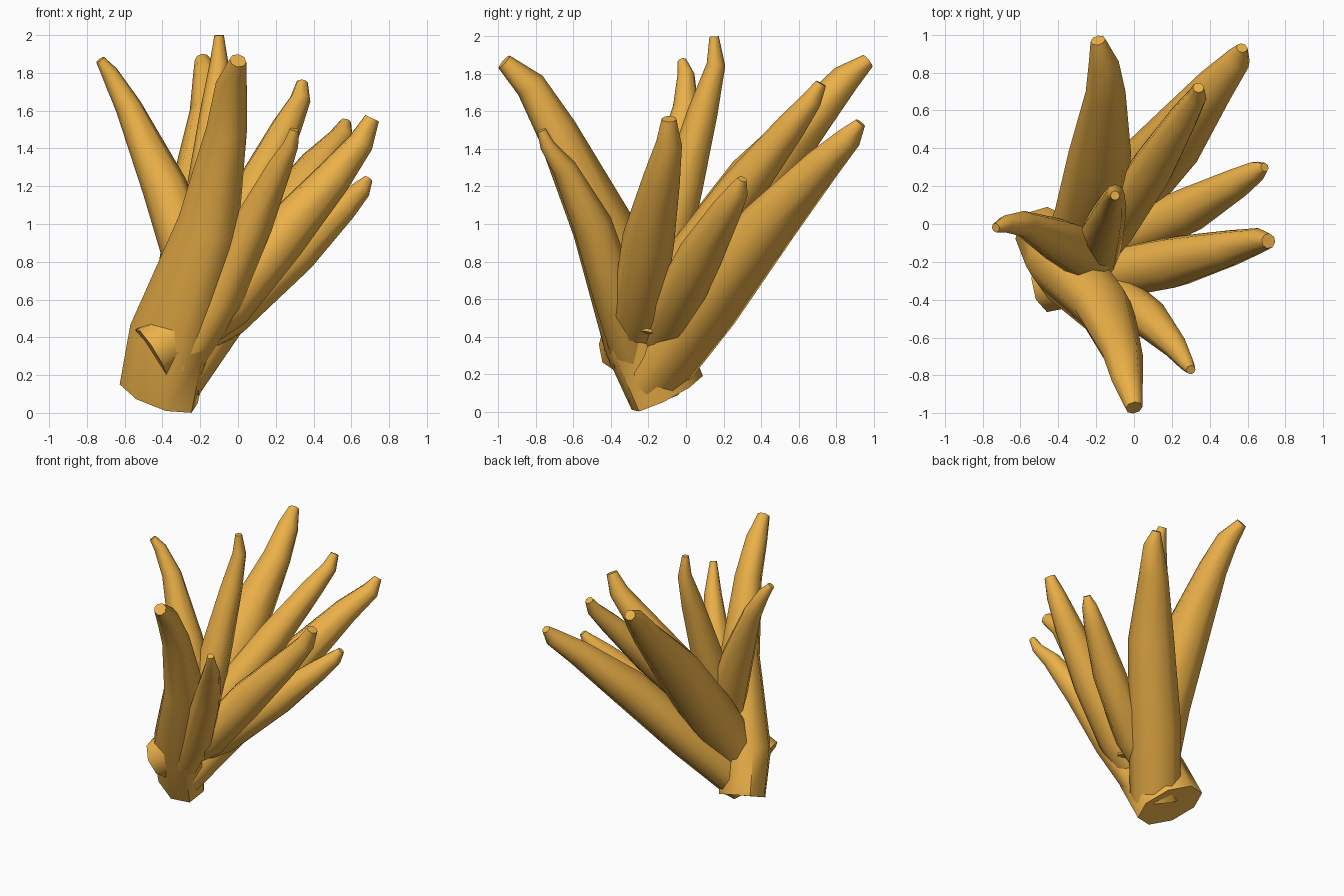
import bpy, bmesh, math
from mathutils import Vector

if "Cube" in bpy.data.objects:
    bpy.data.objects.remove(bpy.data.objects["Cube"])

mat = bpy.data.materials.new("amber")
mat.diffuse_color = (0.84, 0.44, 0.065, 1)
mat.use_nodes = True
mat.node_tree.nodes["Principled BSDF"].inputs["Base Color"].default_value = mat.diffuse_color


def stalk(name, rings, wide=(1, 0, 0), flat=1.0, sides=8):
    """Tapered, capped tube through rings of (x, y, z, radius);
    the section is widest along 'wide' and squashed by 'flat' across it."""
    bm = bmesh.new()
    pts = [Vector(r[:3]) for r in rings]
    loops = []
    side = Vector(wide).normalized()
    for i, p in enumerate(pts):
        t = (pts[min(i + 1, len(pts) - 1)] - pts[max(i - 1, 0)]).normalized()
        side = (side - t * side.dot(t)).normalized()
        up = t.cross(side)
        f = flat + (1 - flat) * i / (len(pts) - 1)      # rounder towards the tip
        loops.append([bm.verts.new(p + rings[i][3] * (
            side * math.cos(a) + up * math.sin(a) * f))
            for a in (2 * math.pi * k / sides for k in range(sides))])
    for a, b in zip(loops, loops[1:]):
        for k in range(sides):
            n = (k + 1) % sides
            bm.faces.new((a[k], a[n], b[n], b[k]))
    bm.faces.new(loops[0][::-1])
    bm.faces.new(loops[-1])
    me = bpy.data.meshes.new(name)
    bm.to_mesh(me)
    bm.free()
    me.materials.append(mat)
    ob = bpy.data.objects.new(name, me)
    bpy.context.collection.objects.link(ob)
    bpy.ops.object.select_all(action='DESELECT')
    ob.select_set(True)
    bpy.context.view_layer.objects.active = ob
    bpy.ops.object.shade_smooth_by_angle(angle=math.radians(60))


# Large front stalk with a flattened base that carries the cluster
stalk("front_stalk", [(-.42, -.1, .1, .25), (-.36, -.23, .4, .25), (-.155, -.45, 1.0, .18),
                      (-.06, -.69, 1.5, .115), (-.035, -.83, 1.74, .085), (0, -.97, 1.865, .045)],
      wide=(1, -1, 0), flat=.68)
# Left and central upright stalks
stalk("left_stalk", [(-.15, -.22, .4, .12), (-.25, -.16, .8, .14), (-.39, -.09, 1.2, .12),
                     (-.58, .0, 1.62, .07), (-.68, 0, 1.8, .045), (-.73, -.02, 1.87, .025)])
stalk("upright_stalk", [(-.3, -.27, .3, .12), (-.2, -.15, .7, .13), (-.16, -.02, 1.2, .11),
                        (-.12, .09, 1.6, .08), (-.1, .16, 1.85, .05), (-.1, .15, 2.0, .025)])
# Back stalks
stalk("back_stalk", [(-.35, -.2, .34, .16), (-.23, .06, .78, .19), (-.18, .38, 1.23, .165),
                     (-.15, .7, 1.6, .105), (-.16, .85, 1.775, .08), (-.19, .97, 1.87, .04)])
stalk("back_right_upper_stalk", [(-.33, -.27, .4, .12), (-.1, 0, .8, .125), (.1, .3, 1.19, .118),
                                 (.26, .56, 1.52, .08), (.33, .67, 1.66, .055), (.34, .72, 1.75, .03)])
stalk("back_right_lower_stalk", [(-.35, -.18, .16, .18), (-.1, .11, .55, .19), (.21, .44, 1.0, .165),
                                 (.43, .73, 1.32, .105), (.55, .87, 1.46, .07), (.57, .93, 1.54, .03)],
      wide=(1, -1, 0), flat=.78)
# Right and front-right stalks
stalk("right_stalk", [(-.46, -.32, .32, .15), (-.05, -.25, .58, .14), (.22, -.2, .92, .14),
                      (.5, -.13, 1.24, .1), (.65, -.09, 1.43, .07), (.71, -.09, 1.56, .04)])
stalk("right_back_stalk", [(-.46, -.2, .3, .13), (-.05, -.08, .52, .13), (.3, .08, .84, .12),
                           (.55, .22, 1.08, .08), (.65, .28, 1.18, .055), (.69, .3, 1.24, .025)])
stalk("front_right_stalk", [(-.3, -.28, .25, .1), (-.1, -.37, .6, .12), (.08, -.5, 1.0, .105),
                            (.22, -.65, 1.3, .065), (.28, -.74, 1.42, .04), (.3, -.77, 1.5, .025)])
